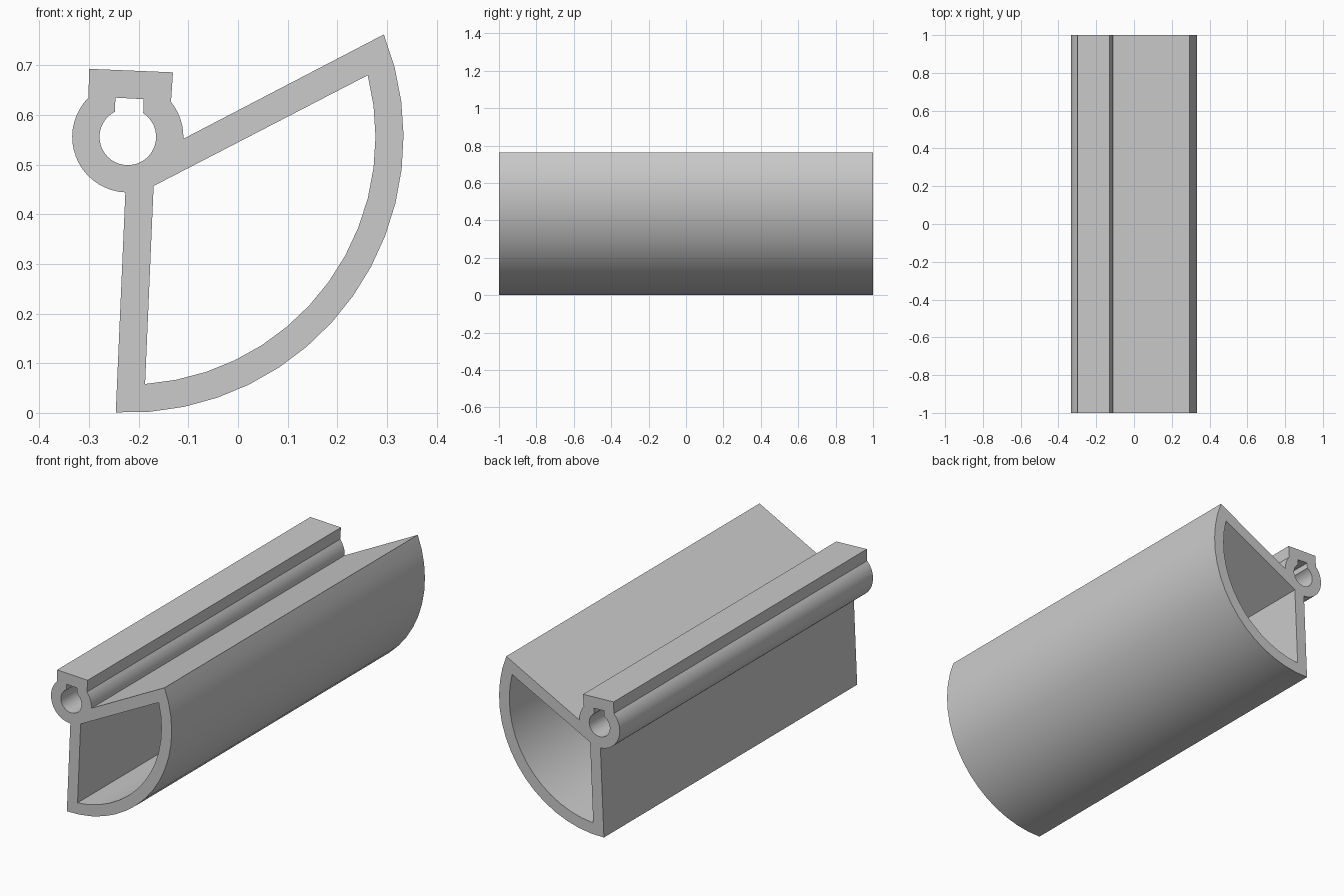
import bpy
import bmesh
from math import cos, sin, radians, pi

cube = bpy.data.objects.get("Cube")
if cube:
    bpy.data.objects.remove(cube, do_unlink=True)

CENTRE = (-0.222, 0.556)  # shared axis of the bore, hub and curved wall
HALF_LENGTH = 1.0


def arc(radius, start, end, steps):
    """Points on an arc about the shared axis, angles in degrees."""
    angles = [radians(start + (end - start) * i / steps) for i in range(steps + 1)]
    return [(CENTRE[0] + radius * cos(a), CENTRE[1] + radius * sin(a)) for a in angles]


# Outline: curved wall, top wall, hub with its square cap, upright wall
outline = (
    arc(0.5555, -92.5, 21.8, 16)
    + arc(0.112, -2, 39, 6)
    + [(-0.131, 0.686), (-0.300, 0.693)]
    + arc(0.112, 135, 267.5, 18)
)

# Hollow chamber behind the curved wall
chamber = arc(0.499, -86, 14.4, 14) + [(-0.170, 0.457)]

# Round bore with a keyway slot
bore = arc(0.057, 117, 417, 36) + [(-0.190, 0.632), (-0.247, 0.635)]

# Extrude the whole section as one filled curve
section = bpy.data.curves.new("section", "CURVE")
section.dimensions = "2D"
section.fill_mode = "BOTH"
section.extrude = HALF_LENGTH
for loop in (outline, chamber, bore):
    spline = section.splines.new("POLY")
    spline.points.add(len(loop) - 1)
    for point, (x, z) in zip(spline.points, loop):
        point.co = (x, z, 0, 1)
    spline.use_cyclic_u = True

profile = bpy.data.objects.new("hollow_profile", section)
bpy.context.collection.objects.link(profile)
profile.rotation_euler.x = pi / 2
bpy.ops.object.select_all(action="DESELECT")
profile.select_set(True)
bpy.context.view_layer.objects.active = profile
bpy.ops.object.convert(target="MESH")
profile = bpy.context.object
bpy.ops.object.transform_apply(location=False, rotation=True, scale=False)

# Weld the caps to the walls
bm = bmesh.new()
bm.from_mesh(profile.data)
bmesh.ops.remove_doubles(bm, verts=bm.verts, dist=0.0005)
bmesh.ops.recalc_face_normals(bm, faces=bm.faces)
bm.to_mesh(profile.data)
bm.free()
bpy.ops.object.shade_smooth_by_angle(angle=radians(25))

# Plain grey finish
grey = bpy.data.materials.new("light_grey")
grey.use_nodes = True
colour = (0.6, 0.6, 0.6, 1)
grey.diffuse_color = colour
grey.node_tree.nodes["Principled BSDF"].inputs["Base Color"].default_value = colour
profile.data.materials.clear()
profile.data.materials.append(grey)
